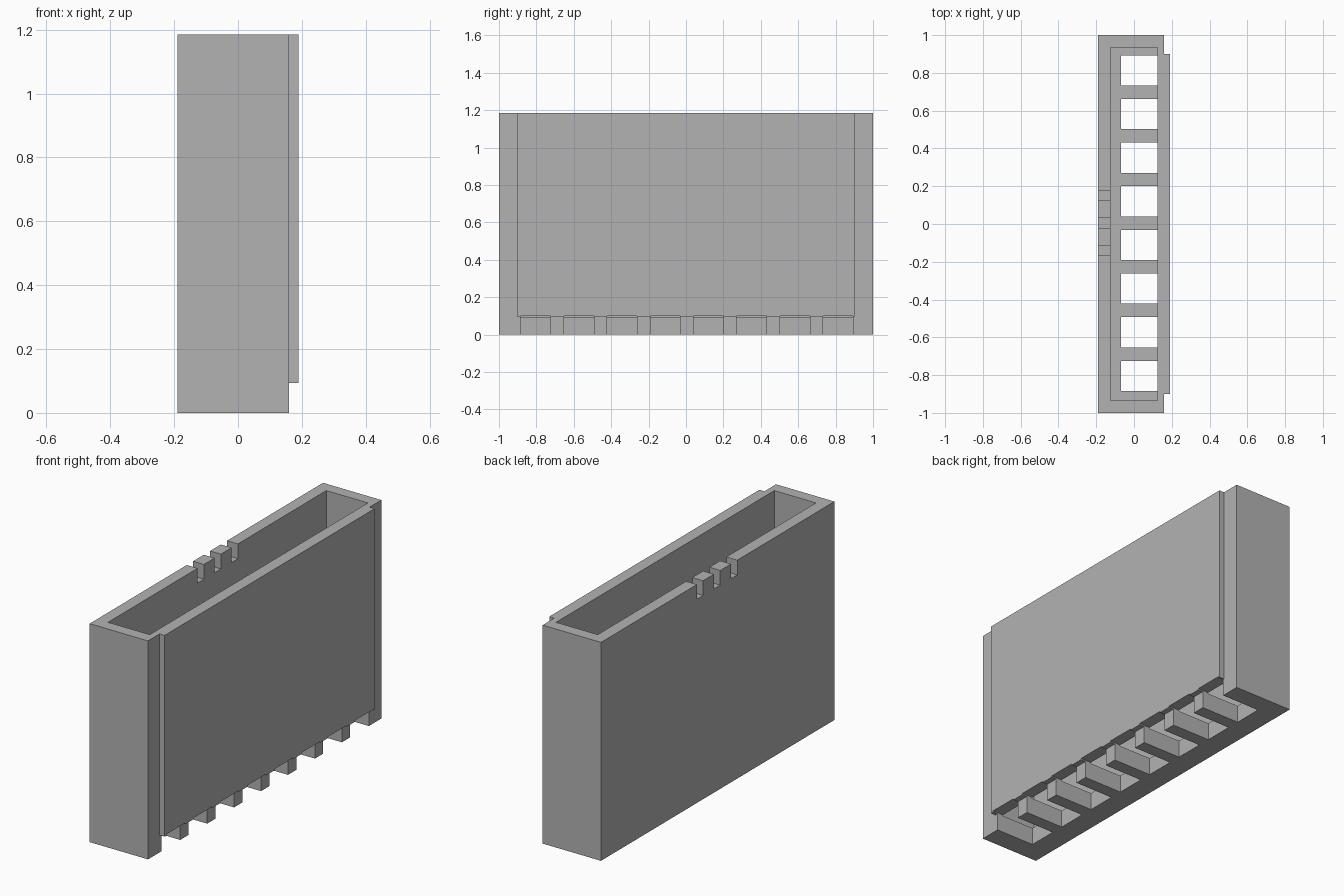
import bpy, bmesh
from mathutils import Matrix, Vector

cube = bpy.data.objects.get("Cube")
if cube:
    bpy.data.objects.remove(cube, do_unlink=True)

HEIGHT = 1.185
LEFT, RIGHT, PANEL = -0.19, 0.16, 0.19   # x of back wall, main body, raised panel
PANEL_Y, PANEL_BOTTOM = 0.9, 0.093

grey = bpy.data.materials.new("plain grey")
grey.use_nodes = True
colour = (0.45, 0.45, 0.45, 1)
grey.diffuse_color = colour
grey.node_tree.nodes["Principled BSDF"].inputs["Base Color"].default_value = colour


def make_object(name, bm):
    bmesh.ops.recalc_face_normals(bm, faces=bm.faces)
    mesh = bpy.data.meshes.new(name)
    bm.to_mesh(mesh)
    bm.free()
    mesh.materials.append(grey)
    obj = bpy.data.objects.new(name, mesh)
    bpy.context.collection.objects.link(obj)
    return obj


def boxes(name, bounds):
    """One mesh of separate boxes, each given as low and high corners."""
    bm = bmesh.new()
    for low, high in bounds:
        low, high = Vector(low), Vector(high)
        place = Matrix.Translation((low + high) / 2) @ Matrix.Diagonal((high - low).to_4d())
        bmesh.ops.create_cube(bm, size=1, matrix=place)
    return make_object(name, bm)


def cut(target, cutter):
    cutter.hide_render = True
    mod = target.modifiers.new(cutter.name, "BOOLEAN")
    mod.operation, mod.solver, mod.object = "DIFFERENCE", "EXACT", cutter
    bpy.context.view_layer.objects.active = target
    bpy.ops.object.modifier_apply(modifier=mod.name)
    bpy.data.objects.remove(cutter, do_unlink=True)


# Tall housing with a raised side panel, extruded from its plan outline
outline = [(LEFT, -1), (RIGHT, -1), (RIGHT, -PANEL_Y), (PANEL, -PANEL_Y),
           (PANEL, PANEL_Y), (RIGHT, PANEL_Y), (RIGHT, 1), (LEFT, 1)]
bm = bmesh.new()
base = bm.faces.new([bm.verts.new((x, y, 0)) for x, y in outline])
top = bmesh.ops.extrude_face_region(bm, geom=[base])["geom"]
bmesh.ops.translate(bm, vec=(0, 0, HEIGHT),
                    verts=[v for v in top if isinstance(v, bmesh.types.BMVert)])
housing = make_object("housing", bm)

# Step below the panel
cut(housing, boxes("panel_step", [((RIGHT, -0.95, -0.1), (0.3, 0.95, PANEL_BOTTOM))]))

# Open cavity
cut(housing, boxes("cavity", [((-0.125, -0.935, 0.095), (0.125, 0.935, 1.3))]))

# Row of contact slots through the floor and the panel side
slots = []
for i in range(8):
    y = 0.813 - 0.231 * i
    slots.append(((-0.07, y - 0.08, -0.1), (0.3, y + 0.08, 0.1)))
cut(housing, boxes("contact_slots", slots))

# Three notches in the rim of the plain side
notches = [((-0.3, y - 0.027, HEIGHT - 0.08), (-0.1, y + 0.027, 1.3))
           for y in (-0.141, 0.005, 0.151)]
cut(housing, boxes("rim_notches", notches))
